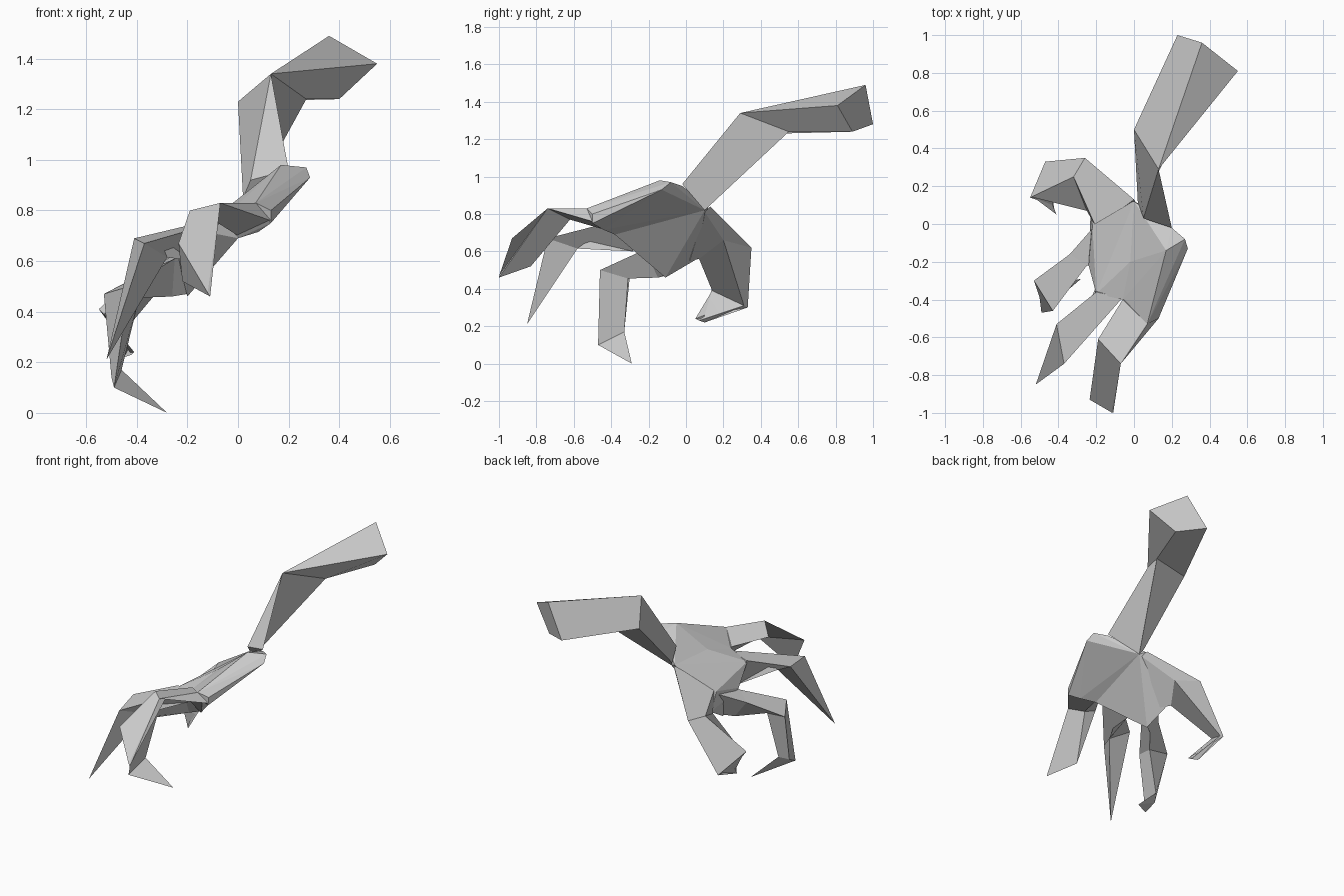
import bpy, bmesh


def finish(bm, name):
    bmesh.ops.remove_doubles(bm, verts=bm.verts, dist=0.0005)
    bmesh.ops.recalc_face_normals(bm, faces=bm.faces)
    mesh = bpy.data.meshes.new(name)
    bm.to_mesh(mesh)
    bm.free()
    obj = bpy.data.objects.new(name, mesh)
    bpy.context.collection.objects.link(obj)
    return obj


def hull(name, points):
    bm = bmesh.new()
    verts = [bm.verts.new(p) for p in points]
    res = bmesh.ops.convex_hull(bm, input=verts)
    bmesh.ops.delete(bm, geom=list({g for g in res["geom_interior"]
                                    if isinstance(g, bmesh.types.BMVert)}), context="VERTS")
    return finish(bm, name)


def limb(name, sections):
    """Bridge a chain of faceted cross-sections and cap both ends."""
    bm = bmesh.new()
    rings = [[bm.verts.new(p) for p in s] for s in sections]
    n = len(rings[0])
    for a, b in zip(rings, rings[1:]):
        for i in range(n):
            j = (i + 1) % n
            bm.faces.new((a[i], a[j], b[j], b[i]))
    bm.faces.new(rings[0][::-1])
    bm.faces.new(rings[-1])
    return finish(bm, name)


# Palm: two slabs meeting along a crease from the wrist to the finger web
crease = [(-0.02, -0.20, 0.83), (-0.06, -0.40, 0.77), (0.00, -0.38, 0.69),
          (0.00, 0.12, 0.84), (0.04, 0.10, 0.82)]
hull("palm_outer", crease + [
    (0.17, -0.14, 0.98), (0.27, -0.08, 0.97), (0.285, -0.13, 0.93), (0.20, -0.02, 0.95),
    (0.07, -0.53, 0.83), (0.13, -0.50, 0.80), (0.13, -0.50, 0.75), (0.08, -0.44, 0.715)])
hull("palm_inner", crease + [
    (-0.20, -0.37, 0.73), (-0.24, -0.22, 0.62), (-0.22, -0.01, 0.67),
    (-0.20, -0.11, 0.46), (-0.23, 0.06, 0.56)])

# Forearm: bends at a sharp ridge and narrows to the wrist
elbow = (0.13, 0.29, 1.34)
limb("forearm", [
    [(0.36, 0.96, 1.49), (0.55, 0.81, 1.38), (0.40, 0.89, 1.24), (0.23, 1.00, 1.28)],
    [elbow, elbow, (0.27, 0.55, 1.24), (0.00, 0.50, 1.23)],
    [(0.05, 0.03, 0.92), (0.20, -0.02, 0.96), (0.04, 0.10, 0.82), (0.02, 0.12, 0.85)]])

# Outer finger
knuckle = (-0.07, -0.74, 0.83)
limb("outer_finger", [
    [(0.13, -0.50, 0.76), (0.07, -0.53, 0.83), (-0.06, -0.40, 0.78), (0.00, -0.38, 0.70)],
    [knuckle, knuckle, (-0.19, -0.61, 0.80), (-0.11, -0.62, 0.77)],
    [(-0.11, -1.00, 0.46), (-0.12, -0.997, 0.475), (-0.235, -0.93, 0.67), (-0.22, -0.83, 0.52)]])

# Middle finger with pointed tip
limb("middle_finger", [
    [(-0.06, -0.39, 0.76), (-0.20, -0.36, 0.74), (-0.18, -0.28, 0.60)],
    [(-0.37, -0.74, 0.67), (-0.41, -0.53, 0.69), (-0.28, -0.58, 0.615)],
    [(-0.52, -0.85, 0.21)] * 3])

# Inner finger, curled at the tip
limb("inner_finger", [
    [(-0.21, -0.22, 0.62), (-0.20, 0.00, 0.66), (-0.20, -0.11, 0.47)],
    [(-0.25, -0.22, 0.61), (-0.34, -0.16, 0.57), (-0.26, -0.15, 0.46)],
    [(-0.43, -0.46, 0.50), (-0.53, -0.30, 0.47), (-0.39, -0.31, 0.455)],
    [(-0.49, -0.47, 0.10), (-0.50, -0.39, 0.14), (-0.46, -0.33, 0.17)],
    [(-0.28, -0.29, 0.0)] * 3])

# Thumb, folded inward
limb("thumb", [
    [(0.00, 0.13, 0.84), (-0.20, -0.02, 0.68), (-0.20, 0.02, 0.55), (0.02, 0.10, 0.81)],
    [(-0.26, 0.35, 0.62), (-0.32, 0.25, 0.63), (-0.25, 0.07, 0.56), (-0.17, 0.20, 0.66)],
    [(-0.47, 0.33, 0.30), (-0.55, 0.14, 0.41), (-0.53, 0.14, 0.39), (-0.46, 0.31, 0.31)],
    [(-0.45, 0.10, 0.22), (-0.43, 0.10, 0.26), (-0.41, 0.05, 0.24), (-0.42, 0.07, 0.23)]])
